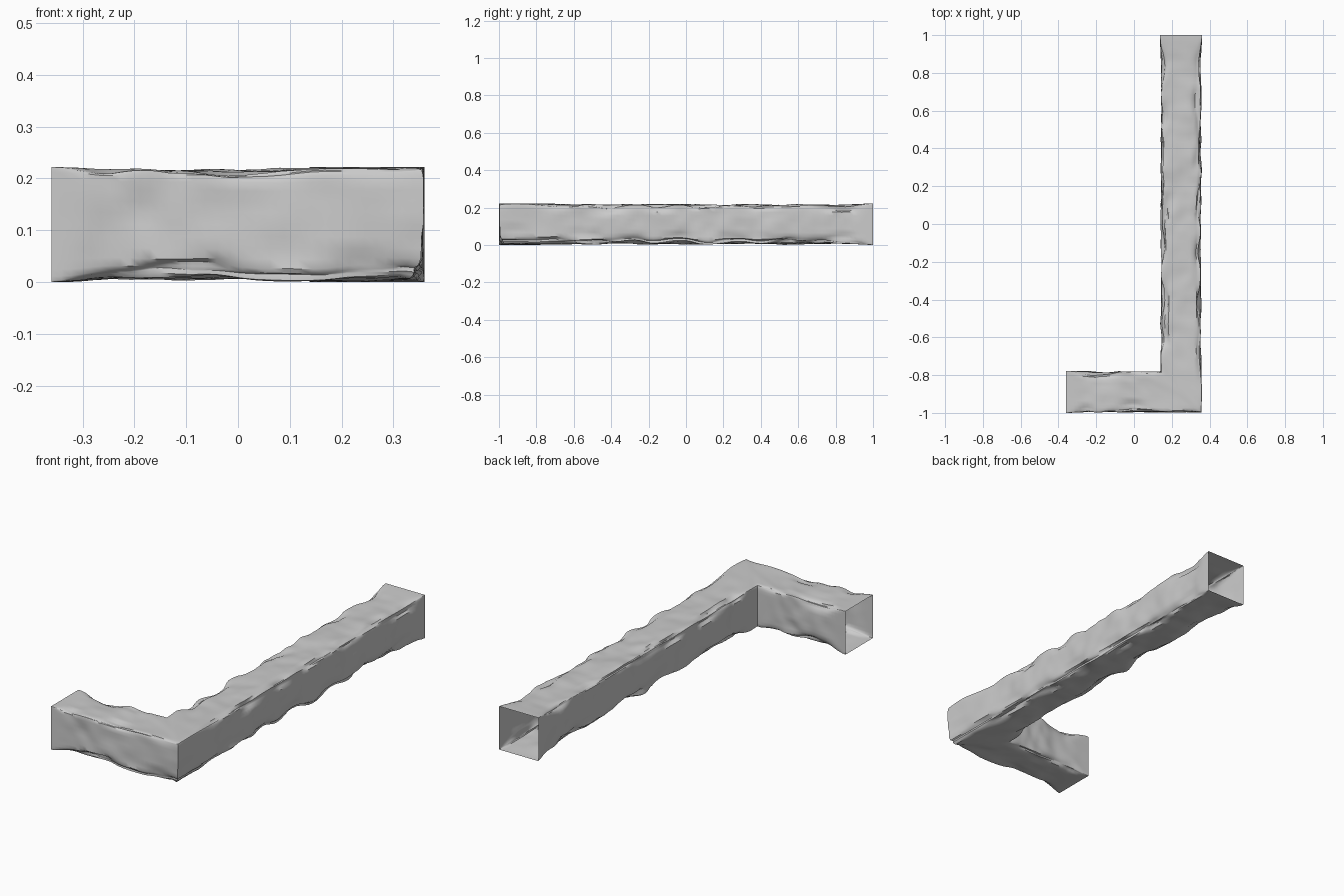
import bpy, bmesh, math
from mathutils import Vector, noise

if "Cube" in bpy.data.objects:
    bpy.data.objects.remove(bpy.data.objects["Cube"])

H = 0.111                      # half width of the square tunnel
CX, CY = 0.249, -0.889         # centre of the bend
LONG, SHORT = 1.0 - CY, CX + 0.36
SIDE = 14                      # points along each side of a ring


def smooth(t):
    t = max(0.0, min(1.0, t))
    return t * t * (3 - 2 * t)


def square_points():
    """Perimeter of a unit square, counter-clockwise."""
    pts = []
    for q in range(4):
        a, b = [(1, 0), (0, 1), (-1, 0), (0, -1)][q]
        for i in range(SIDE):
            t = math.sin((i / SIDE - 0.5) * math.pi)   # denser near corners
            pts.append((a - b * t, b + a * t))
    return pts


def section_point(u, v, place, s, fade):
    """Rounded, dented cross-section point; u runs to the outer side, v up."""
    base = 0.06 if v < 0 else 0.035
    wave = noise.noise(Vector((s * 5.5, 3 * u, 3 * v)) + Vector((4, 1, 7)))
    radius = max(0.0005, fade * (base + 0.07 * wave + 0.012 * math.sin(s * 25 + 2 * v)))
    radius = min(radius, 0.1)
    p = Vector((u * H, v * H))
    core = H - radius
    c = Vector([max(-core, min(core, k)) for k in p])
    d = p - c
    p = c + d.normalized() * radius if d.length > 1e-7 else p
    # gentle rock-like dents pushed inwards
    dent = 0.5 + 0.5 * noise.noise(place * 7) + 0.35 * noise.noise(place * 16)
    return p * (1 - 0.12 * fade * max(0.0, dent))


def ring(kind, d):
    """Ring at distance d from the bend; rings shear to a mitre at the bend."""
    length = LONG if kind == "long" else SHORT
    k = 1 - smooth(d / 0.4)
    fade = smooth((length - d) / 0.13) * (0.3 + 0.7 * smooth(d / 0.3))
    s = d if kind == "long" else -d
    out = []
    for u, v in square_points():
        along = Vector((CX + u * H, CY + d, v * H)) if kind == "long" \
            else Vector((CX - d, CY - u * H, v * H))
        f = max(fade, 0.95 * k) if (v < 0 and u > 0) else fade
        p = section_point(u, v, along, s, f)
        if kind == "long":
            out.append((CX + p.x, CY + d - p.x * k, H + p.y))
        else:
            out.append((CX - d + p.x * k, CY - p.x, H + p.y))
    return out


# Rings from the far end, through the bend, to the short end
steps_long, steps_short = 90, 32
rings = [ring("long", LONG * (1 - i / steps_long)) for i in range(steps_long + 1)]
rings += [ring("short", SHORT * i / steps_short) for i in range(1, steps_short + 1)]

bm = bmesh.new()
loops = [[bm.verts.new(co) for co in r] for r in rings]
n = 4 * SIDE
for a, b in zip(loops, loops[1:]):
    for j in range(n):
        bm.faces.new((a[j], a[(j + 1) % n], b[(j + 1) % n], b[j]))
bmesh.ops.recalc_face_normals(bm, faces=bm.faces)
mesh = bpy.data.meshes.new("tunnel")
bm.to_mesh(mesh)
bm.free()
tunnel = bpy.data.objects.new("tunnel", mesh)
bpy.context.collection.objects.link(tunnel)

# Plain grey stone
grey = bpy.data.materials.new("light grey")
grey.use_nodes = True
colour = (0.6, 0.6, 0.6, 1)
grey.diffuse_color = colour
grey.node_tree.nodes["Principled BSDF"].inputs["Base Color"].default_value = colour
mesh.materials.append(grey)

bpy.ops.object.select_all(action="DESELECT")
tunnel.select_set(True)
bpy.context.view_layer.objects.active = tunnel
bpy.ops.object.shade_smooth_by_angle(angle=math.radians(40))
